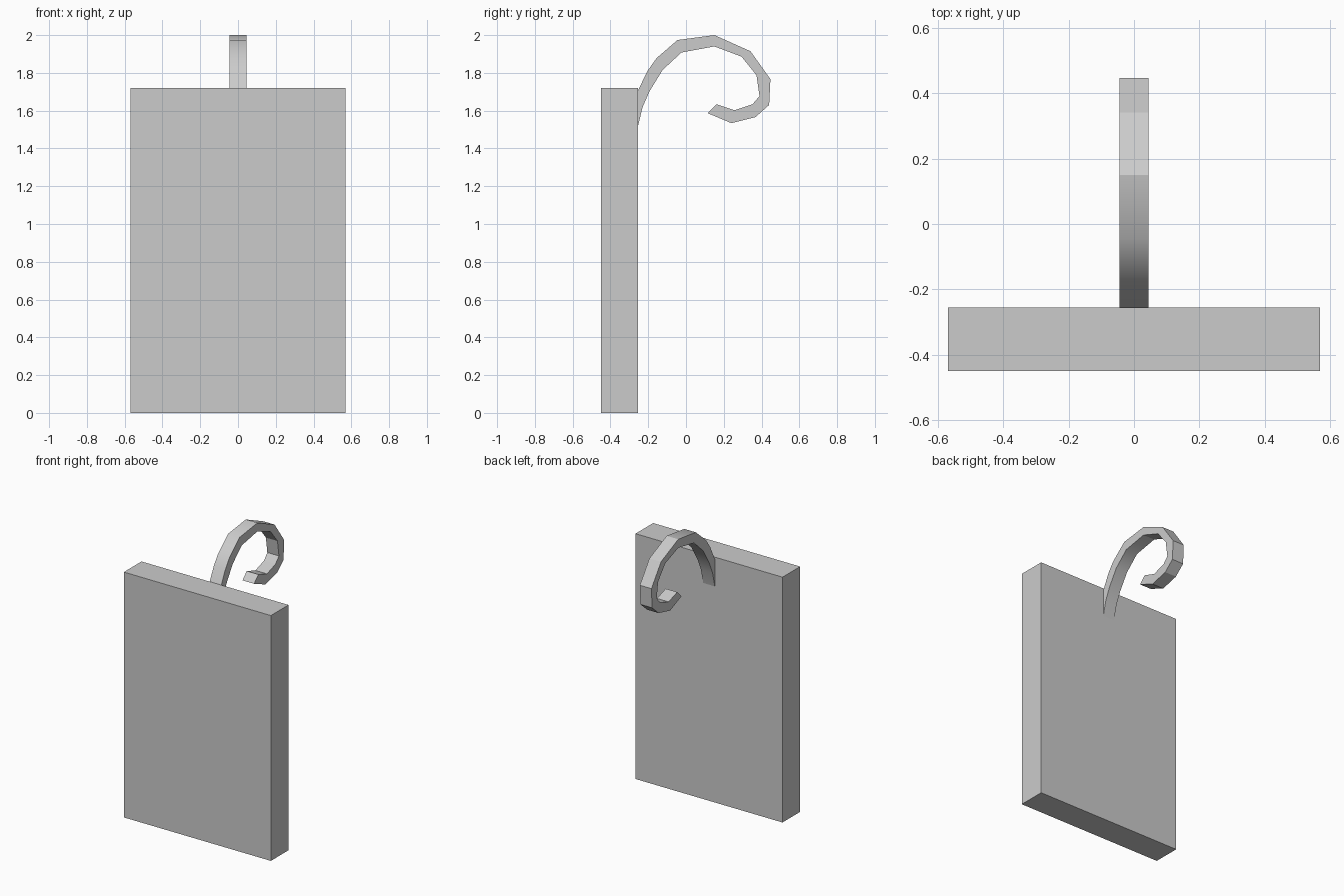
import bpy, bmesh

if "Cube" in bpy.data.objects:
    bpy.data.objects.remove(bpy.data.objects["Cube"])


def finish(name, bm):
    bmesh.ops.recalc_face_normals(bm, faces=bm.faces[:])
    mesh = bpy.data.meshes.new(name)
    bm.to_mesh(mesh)
    bm.free()
    obj = bpy.data.objects.new(name, mesh)
    bpy.context.collection.objects.link(obj)
    return obj


# Flat panel
bm = bmesh.new()
bmesh.ops.create_cube(bm, size=1)
for v in bm.verts:
    v.co.x *= 1.14
    v.co.y = v.co.y * 0.195 - 0.3525
    v.co.z = (v.co.z + 0.5) * 1.72
finish("panel", bm)

# Curled hook: (outer y, z), (inner y, z) stations from the panel to the tip
stations = [
    ((-0.255, 1.705), (-0.230, 1.618)),
    ((-0.204, 1.810), (-0.193, 1.703)),
    ((-0.156, 1.878), (-0.124, 1.815)),
    ((-0.045, 1.974), (-0.024, 1.908)),
    ((0.150, 2.000), (0.150, 1.940)),
    ((0.341, 1.915), (0.294, 1.886)),
    ((0.447, 1.767), (0.373, 1.788)),
    ((0.440, 1.630), (0.389, 1.677)),
    ((0.368, 1.566), (0.352, 1.634)),
    ((0.240, 1.534), (0.257, 1.602)),
    ((0.114, 1.587), (0.161, 1.634)),
]
HALF = 0.045
bm = bmesh.new()


def pair(p):
    return [bm.verts.new((x, *p)) for x in (-HALF, HALF)]


root = pair((-0.255, 1.515))
rings = [(pair(o), pair(i)) for o, i in stations]

# Wedge where the hook meets the panel
(o, i) = rings[0]
for s in (0, 1):
    bm.faces.new((root[s], o[s], i[s]))
bm.faces.new((root[0], root[1], o[1], o[0]))
bm.faces.new((root[0], root[1], i[1], i[0])).smooth = True

# Band segments: the long rise is smooth, the curl is faceted
for n, ((o1, i1), (o2, i2)) in enumerate(zip(rings, rings[1:])):
    for a, b in ((o1, o2), (i1, i2)):
        bm.faces.new((a[0], a[1], b[1], b[0])).smooth = n < 4
    for s in (0, 1):
        bm.faces.new((o1[s], o2[s], i2[s], i1[s]))

# Tip cap
o, i = rings[-1]
bm.faces.new((o[0], o[1], i[1], i[0]))
finish("hook", bm)
